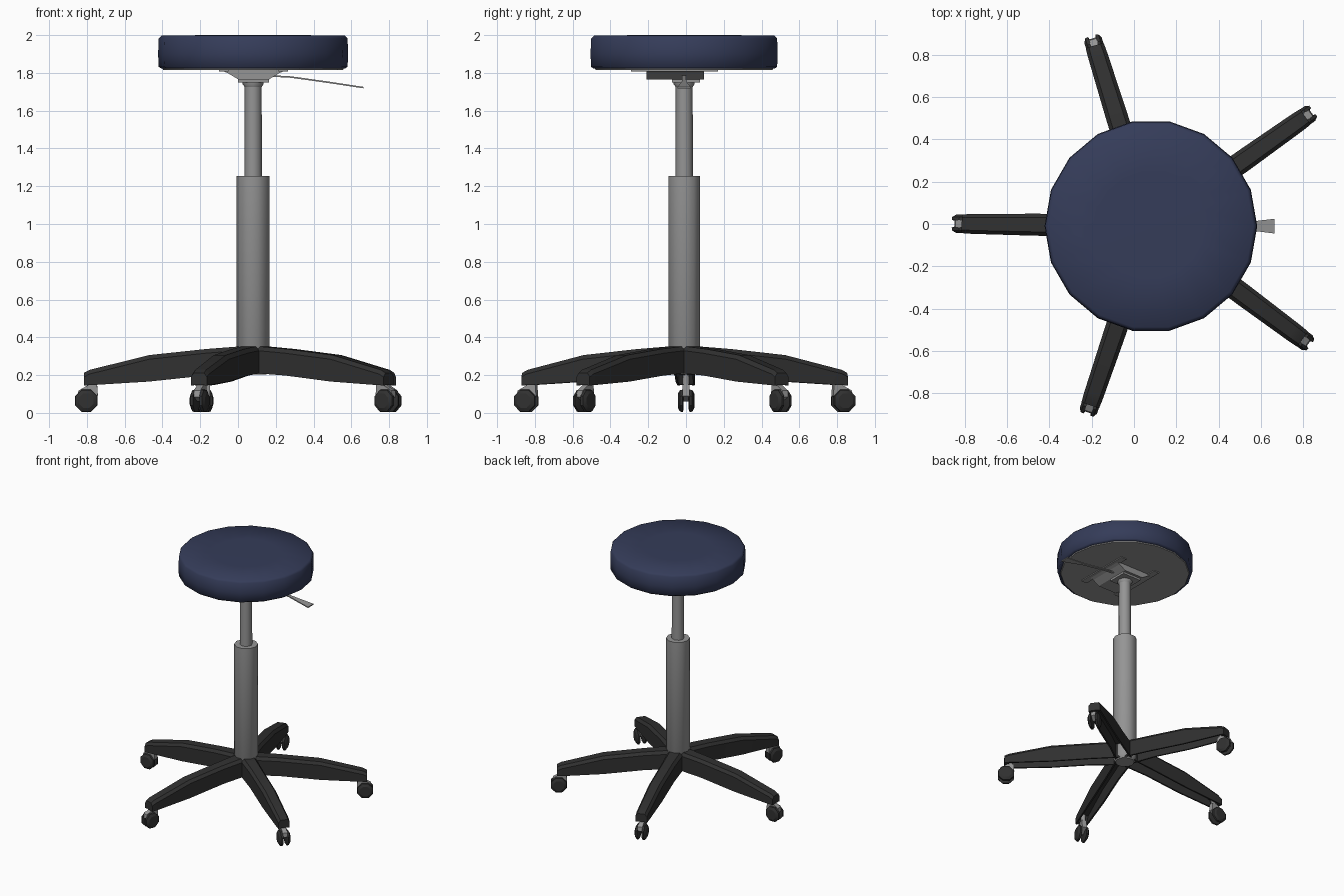
import bpy, bmesh, math
from mathutils import Matrix, Vector

if "Cube" in bpy.data.objects:
    bpy.data.objects.remove(bpy.data.objects["Cube"])

CX, CY = 0.08, -0.01          # column axis


def material(name, rgb):
    m = bpy.data.materials.new(name)
    m.diffuse_color = (*rgb, 1)
    m.use_nodes = True
    m.node_tree.nodes["Principled BSDF"].inputs["Base Color"].default_value = m.diffuse_color
    return m


NAVY = material("navy_vinyl", (0.035, 0.045, 0.1))
BLACK = material("black_plastic", (0.03, 0.03, 0.03))
GREY = material("metal_grey", (0.3, 0.3, 0.3))


def finish(bm, name, mat, matrix=Matrix(), smooth=None):
    bmesh.ops.recalc_face_normals(bm, faces=bm.faces)
    me = bpy.data.meshes.new(name)
    bm.to_mesh(me)
    bm.free()
    me.transform(matrix)
    me.materials.append(mat)
    ob = bpy.data.objects.new(name, me)
    bpy.context.collection.objects.link(ob)
    if smooth:
        bpy.ops.object.select_all(action='DESELECT')
        bpy.context.view_layer.objects.active = ob
        ob.select_set(True)
        bpy.ops.object.shade_smooth_by_angle(angle=math.radians(smooth))
    return ob


def loft(bm, rings):
    """Skin closed rings of points and cap both ends."""
    vs = [[bm.verts.new(p) for p in r] for r in rings]
    n = len(vs[0])
    for a, b in zip(vs, vs[1:]):
        for i in range(n):
            j = (i + 1) % n
            bm.faces.new((a[i], a[j], b[j], b[i]))
    bm.faces.new(vs[0])
    bm.faces.new(vs[-1])


def turned(name, profile, sides, mat, smooth=50):
    """Stack of (radius, z) rings around the column axis."""
    bm = bmesh.new()
    loft(bm, [[(CX + r * math.cos(2 * math.pi * i / sides),
                CY + r * math.sin(2 * math.pi * i / sides), z)
               for i in range(sides)] for r, z in profile])
    return finish(bm, name, mat, smooth=smooth)


def prism(name, outline, y0, y1, mat, matrix=Matrix()):
    """Extrude an (x, z) outline along y."""
    bm = bmesh.new()
    loft(bm, [[(x, y, z) for x, z in outline] for y in (y0, y1)])
    return finish(bm, name, mat, matrix)


def box(name, x0, x1, y0, y1, z0, z1, mat):
    return prism(name, [(x0, z0), (x1, z0), (x1, z1), (x0, z1)], y0, y1, mat)


# Seat cushion and its base board
turned("seat", [(0.485, 1.822), (0.5, 1.832), (0.503, 1.9), (0.5, 1.982),
                (0.485, 1.997), (0.25, 2.0)], 18, NAVY, 80)
turned("seat_board", [(0.475, 1.815), (0.48, 1.824)], 18, GREY, 30)

# Gas column
turned("outer_tube", [(0.07, 0.203), (0.088, 0.23), (0.088, 1.255)], 10, GREY)
turned("inner_tube", [(0.047, 1.2), (0.045, 1.8)], 8, GREY)
turned("collar", [(0.036, 1.712), (0.055, 1.74), (0.055, 1.76)], 8, GREY)

# Mounting bracket under the seat
top = [(-0.1, 1.817), (0.0, 1.778), (0.165, 1.778), (0.265, 1.817)]
bottom = [(0.245, 1.815), (0.165, 1.766), (0.0, 1.766), (-0.08, 1.815)]
prism("bracket_pan", top + bottom, -0.21, 0.095, GREY)
box("mechanism_block", 0.0, 0.165, -0.075, 0.075, 1.75, 1.785, GREY)
for side, x in (("left", -0.1), ("right", 0.215)):
    box(side + "_flange", x, x + 0.05, -0.29, 0.17, 1.808, 1.818, GREY)

# Height lever, a thin rod flaring to a paddle
bm = bmesh.new()
loft(bm, [[(x, CY + s * w, z + h) for s, h in
           ((-1, -0.004), (1, -0.004), (1, 0.004), (-1, 0.004))]
          for x, z, w in ((0.15, 1.785, 0.01), (0.28, 1.778, 0.01),
                          (0.48, 1.75, 0.012), (0.665, 1.722, 0.035))])
finish(bm, "height_lever", GREY)


def leg_ring(d, zt, zb, w, zi):
    """Inverted channel cross-section."""
    u = w - 0.012
    return [(d, y, z) for y, z in (
        (-w, zb), (-w, zt - 0.022), (-w * 0.65, zt), (w * 0.65, zt),
        (w, zt - 0.022), (w, zb), (u, zb), (u, zi), (-u, zi), (-u, zb))]


# distance, top, bottom, half width, underside of channel
STATIONS = [(0.03, 0.355, 0.212, 0.062, 0.325), (0.25, 0.338, 0.198, 0.053, 0.305),
            (0.55, 0.306, 0.166, 0.052, 0.275), (0.84, 0.234, 0.148, 0.047, 0.2),
            (0.865, 0.228, 0.147, 0.046, 0.149), (0.895, 0.212, 0.145, 0.044, 0.147)]
WHEEL_D, WHEEL_Z = 0.883, 0.064

# Five legs with twin-wheel casters
for k in range(5):
    m = Matrix.Translation((CX, CY, 0)) @ Matrix.Rotation(math.radians(179.3 + 72 * k), 4, 'Z')
    bm = bmesh.new()
    loft(bm, [leg_ring(*s) for s in STATIONS])
    finish(bm, f"leg_{k + 1}", BLACK, m, 25)

    hood = [(0.822, 0.09), (0.826, 0.15), (0.868, 0.15), (0.925, 0.118),
            (0.93, 0.085), (0.885, 0.06)]
    prism(f"caster_fork_{k + 1}", hood, -0.018, 0.018, GREY, m)

    bm = bmesh.new()
    bmesh.ops.create_cone(bm, cap_ends=True, segments=8, radius1=0.018, radius2=0.018, depth=0.09,
                          matrix=Matrix.Translation((0.848, 0, 0.17)))
    finish(bm, f"caster_stem_{k + 1}", GREY, m, 50)

    bm = bmesh.new()
    for s in (-1, 1):
        rings = []
        for y, r in ((0.014, 0.05), (0.018, 0.064), (0.032, 0.062), (0.043, 0.042)):
            rings.append([(WHEEL_D + r * math.cos(math.pi * (i + 0.5) / 4), s * y,
                           WHEEL_Z + r * math.sin(math.pi * (i + 0.5) / 4)) for i in range(8)])
        loft(bm, rings)
    finish(bm, f"caster_wheels_{k + 1}", BLACK, m, 30)
